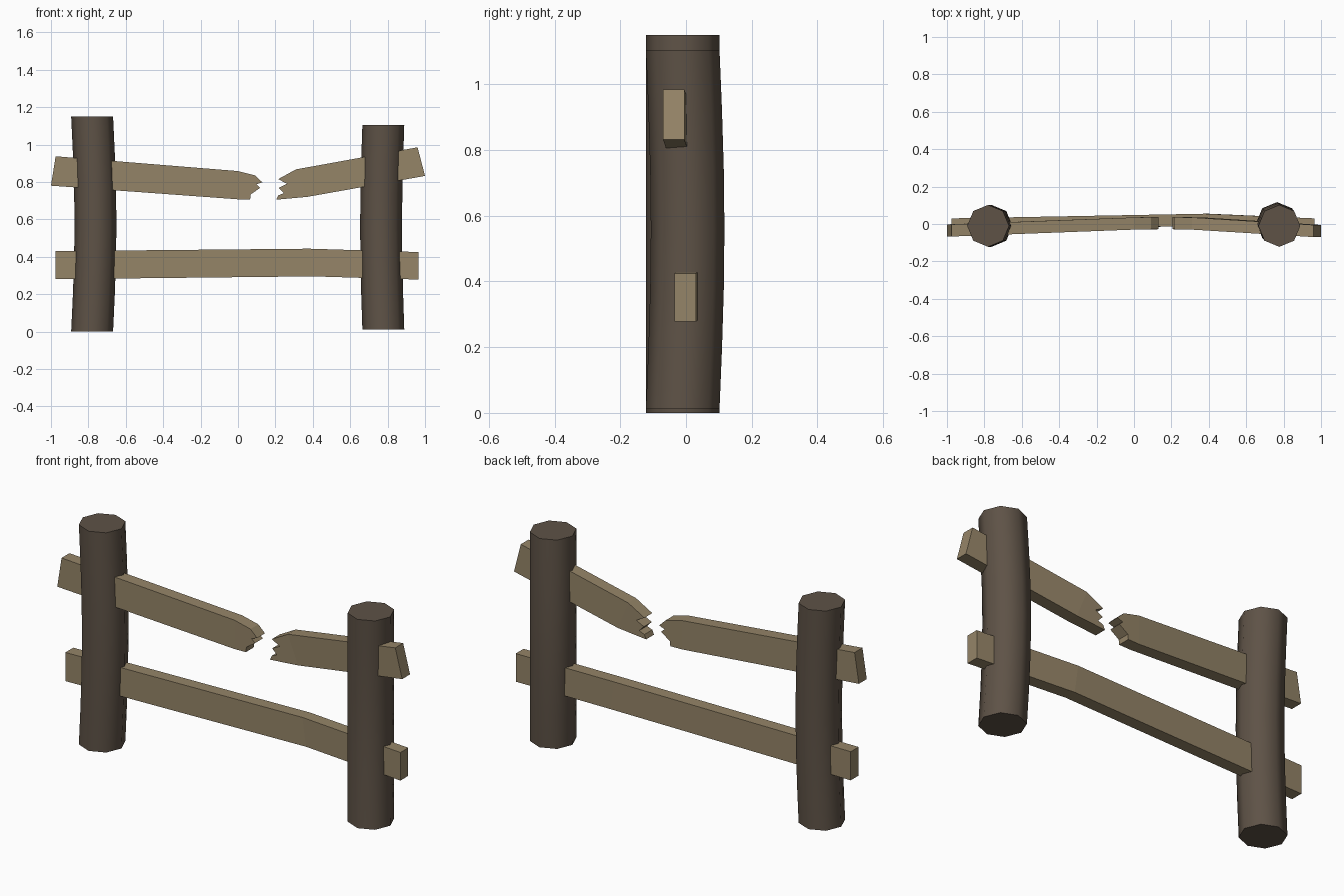
import bpy, bmesh, math
from mathutils import Vector

if "Cube" in bpy.data.objects:
    bpy.data.objects.remove(bpy.data.objects["Cube"])


def material(name, rgb):
    m = bpy.data.materials.new(name)
    m.diffuse_color = (*rgb, 1)
    m.use_nodes = True
    m.node_tree.nodes["Principled BSDF"].inputs["Base Color"].default_value = m.diffuse_color
    return m


DARK = material("dark bark brown", (0.112, 0.085, 0.062))
PALE = material("pale weathered wood", (0.300, 0.233, 0.138))


def finish(bm, name, mat):
    bmesh.ops.recalc_face_normals(bm, faces=bm.faces)
    me = bpy.data.meshes.new(name)
    bm.to_mesh(me)
    bm.free()
    me.materials.append(mat)
    ob = bpy.data.objects.new(name, me)
    bpy.context.collection.objects.link(ob)
    return ob


def post(name, x, z0, z1, bow, rings=7, sides=8, r=0.112):
    """Eight-sided log, gently bowed halfway up."""
    bm = bmesh.new()
    loops = []
    for i in range(rings):
        t = i / (rings - 1)
        s = math.sin(math.pi * t)
        c = Vector((x + bow[0] * s, -0.01 + bow[1] * s, z0 + (z1 - z0) * t))
        loops.append([bm.verts.new(c + Vector((r * math.cos(a), r * math.sin(a), 0)))
                      for a in (math.tau * k / sides for k in range(sides))])
    for a, b in zip(loops, loops[1:]):
        for k in range(sides):
            n = (k + 1) % sides
            bm.faces.new((a[k], a[n], b[n], b[k]))
    bm.faces.new(loops[0][::-1])
    bm.faces.new(loops[-1])
    ob = finish(bm, name, DARK)
    bpy.ops.object.select_all(action='DESELECT')
    bpy.context.view_layer.objects.active = ob
    ob.select_set(True)
    bpy.ops.object.shade_smooth_by_angle(angle=math.radians(60))


def rail(name, outline, kink, depth=0.065):
    """Front outline (x, y, z), creased between two kink points, extruded back."""
    bm = bmesh.new()
    vs = [bm.verts.new(p) for p in outline]
    face = bm.faces.new(vs)
    bmesh.utils.face_split(face, vs[kink[0]], vs[kink[1]])
    ext = bmesh.ops.extrude_face_region(bm, geom=bm.faces[:], use_keep_orig=True)
    moved = [g for g in ext["geom"] if isinstance(g, bmesh.types.BMVert)]
    bmesh.ops.translate(bm, verts=moved, vec=(0, depth, 0))
    finish(bm, name, PALE)


# Posts
post("left_post", -0.78, 0.0, 1.15, (0.018, 0.0))
post("right_post", 0.777, 0.012, 1.105, (-0.012, 0.015))

# Whole lower rail
rail("lower_rail", [
    (-0.975, -0.035, 0.28), (0.40, -0.01, 0.295), (0.965, -0.035, 0.278),
    (0.965, -0.035, 0.425), (0.38, -0.01, 0.443), (-0.975, -0.035, 0.43)], (1, 4))

# Snapped upper rail, left half with splintered end
rail("upper_rail_left", [
    (-1.0, -0.067, 0.78), (0.0, -0.03, 0.707), (0.065, -0.028, 0.707),
    (0.068, -0.028, 0.733), (0.118, -0.028, 0.768), (0.098, -0.028, 0.787),
    (0.13, -0.028, 0.798), (0.092, -0.028, 0.835), (0.0, -0.03, 0.858),
    (-0.975, -0.067, 0.937)], (1, 8))

# Snapped upper rail, right half with splintered end
rail("upper_rail_right", [
    (1.0, -0.07, 0.832), (0.96, -0.07, 0.985), (0.31, -0.03, 0.867),
    (0.215, -0.028, 0.815), (0.262, -0.028, 0.79), (0.218, -0.028, 0.768),
    (0.245, -0.028, 0.74), (0.215, -0.028, 0.728), (0.205, -0.028, 0.705),
    (0.37, -0.03, 0.72)], (2, 9))
